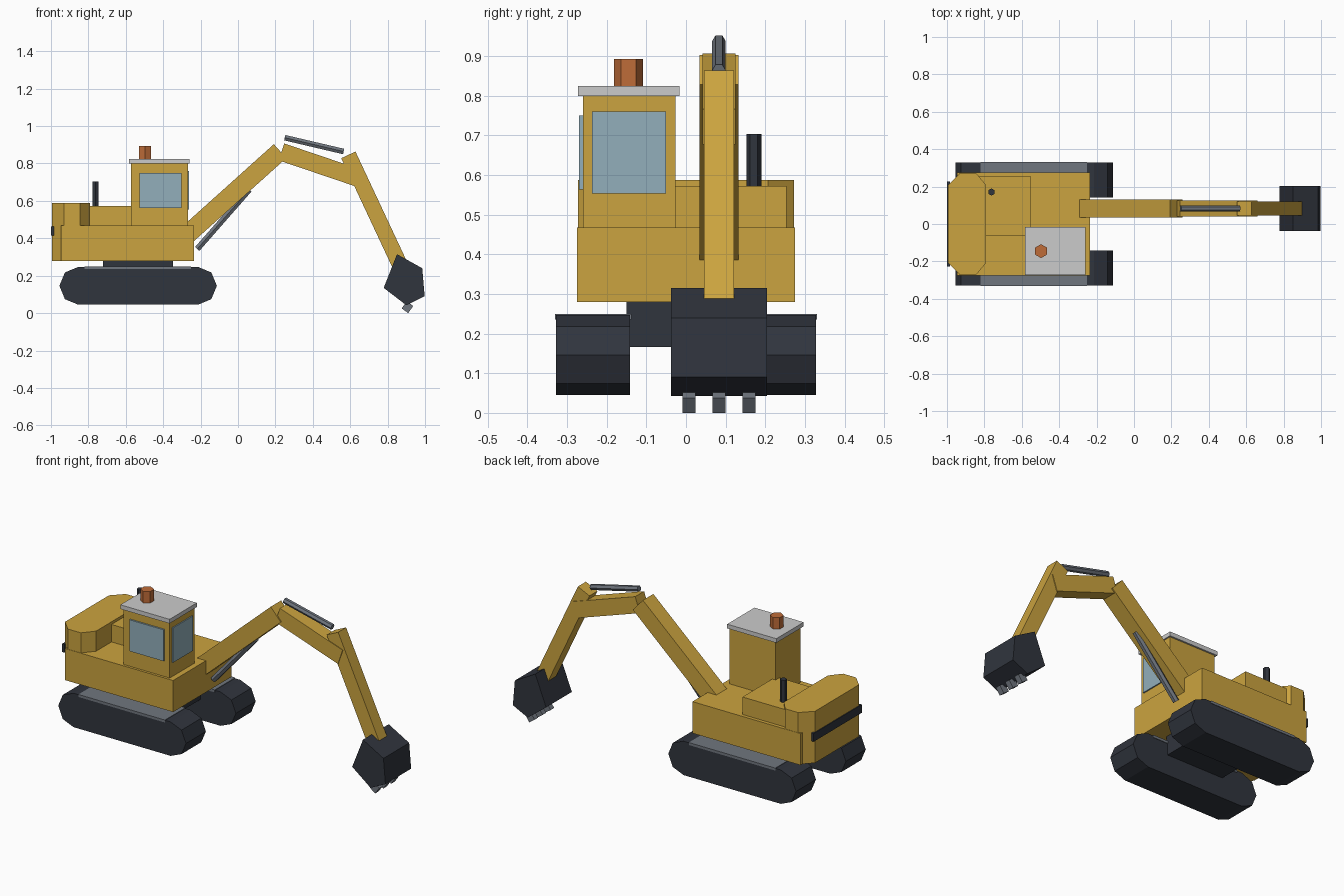
import bpy, bmesh, math
from mathutils import Matrix, Vector

if "Cube" in bpy.data.objects:
    bpy.data.objects.remove(bpy.data.objects["Cube"])


def material(name, rgb):
    m = bpy.data.materials.new(name)
    m.diffuse_color = (*rgb, 1)
    m.use_nodes = True
    m.node_tree.nodes["Principled BSDF"].inputs["Base Color"].default_value = m.diffuse_color
    return m


YELLOW = material("yellow_paint", (0.60, 0.37, 0.05))
DARK = material("dark_rubber", (0.03, 0.035, 0.047))
STEEL = material("steel", (0.16, 0.18, 0.21))
GLASS = material("glass", (0.29, 0.43, 0.50))
ORANGE = material("orange_lamp", (0.52, 0.15, 0.04))


def finish(name, bm, mat):
    bmesh.ops.recalc_face_normals(bm, faces=bm.faces)
    me = bpy.data.meshes.new(name)
    bm.to_mesh(me)
    bm.free()
    ob = bpy.data.objects.new(name, me)
    bpy.context.collection.objects.link(ob)
    if mat:
        me.materials.append(mat)
    return ob


def box(name, x, y, z, mat):
    """Box from (min, max) ranges on each axis."""
    bm = bmesh.new()
    size = Matrix.Diagonal((x[1] - x[0], y[1] - y[0], z[1] - z[0], 1))
    mid = Matrix.Translation([(r[0] + r[1]) / 2 for r in (x, y, z)])
    bmesh.ops.create_cube(bm, size=1, matrix=mid @ size)
    return finish(name, bm, mat)


def prism(name, points, axis, lo, hi, mat):
    """Extrude an outline along 'y' (points are x,z) or 'z' (points are x,y)."""
    bm = bmesh.new()
    place = (lambda a, b: (a, lo, b)) if axis == 'y' else (lambda a, b: (a, b, lo))
    face = bm.faces.new([bm.verts.new(place(*p)) for p in points])
    out = bmesh.ops.extrude_face_region(bm, geom=[face])
    move = Vector((0, hi - lo, 0)) if axis == 'y' else Vector((0, 0, hi - lo))
    bmesh.ops.translate(bm, vec=move,
                        verts=[v for v in out["geom"] if isinstance(v, bmesh.types.BMVert)])
    return finish(name, bm, mat)


def along(a, b, y):
    """Matrix whose local z runs from a to b (x,z pairs), plus the length."""
    dx, dz = b[0] - a[0], b[1] - a[1]
    mid = Matrix.Translation(((a[0] + b[0]) / 2, y, (a[1] + b[1]) / 2))
    return mid @ Matrix.Rotation(math.atan2(dx, dz), 4, 'Y'), math.hypot(dx, dz)


def beam(name, a, b, depth, width, mat):
    bm = bmesh.new()
    m, length = along(a, b, ARM_Y)
    bmesh.ops.create_cube(bm, size=1, matrix=m @ Matrix.Diagonal((depth, width, length, 1)))
    return finish(name, bm, mat)


def rod(name, a, b, y, r, mat):
    bm = bmesh.new()
    m, length = along(a, b, y)
    bmesh.ops.create_cone(bm, cap_ends=True, segments=6, radius1=r, radius2=r,
                          depth=length, matrix=m)
    return finish(name, bm, mat)


ARM_Y = 0.083

# Tracks with octagonal ends, and their top guards
R, ZC = 0.101, 0.146
track = []
for cx, start in ((-0.214, -90), (-0.854, 90)):
    for i in range(5):
        t = math.radians(start + 45 * i)
        track.append((cx + R * math.cos(t), ZC + R * math.sin(t)))
for side, s in (("right", -1), ("left", 1)):
    prism(side + "_track", track, 'y', s * 0.141, s * 0.328, DARK)
    box(side + "_track_guard", (-0.82, -0.25), sorted((s * 0.138, s * 0.331)),
        (0.235, 0.25), STEEL)
box("undercarriage", (-0.722, -0.347), (-0.15, 0.15), (0.166, 0.285), DARK)

# Upper body, engine hood, counterweight
box("body", (-0.947, -0.235), (-0.275, 0.275), (0.28, 0.468), YELLOW)
box("engine_hood", (-0.90, -0.55), (-0.062, 0.254), (0.46, 0.572), YELLOW)
half = [(-0.995, 0.207), (-0.93, 0.273), (-0.845, 0.273), (-0.79, 0.207)]
prism("counterweight", half + [(x, -y) for x, y in reversed(half)], 'z', 0.28, 0.588, YELLOW)
box("rear_stripe", (-1.0, -0.985), (-0.227, 0.227), (0.415, 0.464), DARK)
rod("exhaust", (-0.762, 0.56), (-0.762, 0.704), 0.171, 0.019, DARK)

# Cab
box("cab", (-0.572, -0.268), (-0.26, -0.026), (0.46, 0.80), YELLOW)
box("cab_roof", (-0.584, -0.26), (-0.273, -0.016), (0.80, 0.825), None)
box("front_window", (-0.275, -0.261), (-0.237, -0.05), (0.553, 0.76), GLASS)
box("side_window", (-0.527, -0.302), (-0.27, -0.255), (0.563, 0.75), GLASS)
rod("beacon", (-0.497, 0.82), (-0.497, 0.893), -0.145, 0.037, ORANGE)

# Arm and hydraulic cylinders
beam("boom_lower", (-0.269, 0.422), (0.225, 0.866), 0.10, 0.098, YELLOW)
beam("boom_upper", (0.232, 0.862), (0.645, 0.722), 0.095, 0.084, YELLOW)
beam("stick", (0.59, 0.846), (0.861, 0.267), 0.084, 0.075, YELLOW)
rod("lift_cylinder", (-0.218, 0.343), (0.06, 0.66), ARM_Y, 0.018, STEEL)
rod("stick_cylinder", (0.25, 0.938), (0.565, 0.864), ARM_Y, 0.017, STEEL)

# Bucket and teeth
bucket = [(0.85, 0.315), (0.985, 0.24), (0.998, 0.09), (0.90, 0.042), (0.779, 0.135)]
prism("bucket", bucket, 'y', -0.038, 0.204, DARK)
tooth = [(0.91, 0.0), (0.937, 0.038), (0.902, 0.063), (0.875, 0.025)]
for i in (-1, 0, 1):
    y = ARM_Y + i * 0.0755
    prism(f"bucket_tooth_{i + 2}", tooth, 'y', y - 0.0165, y + 0.0165, STEEL)
